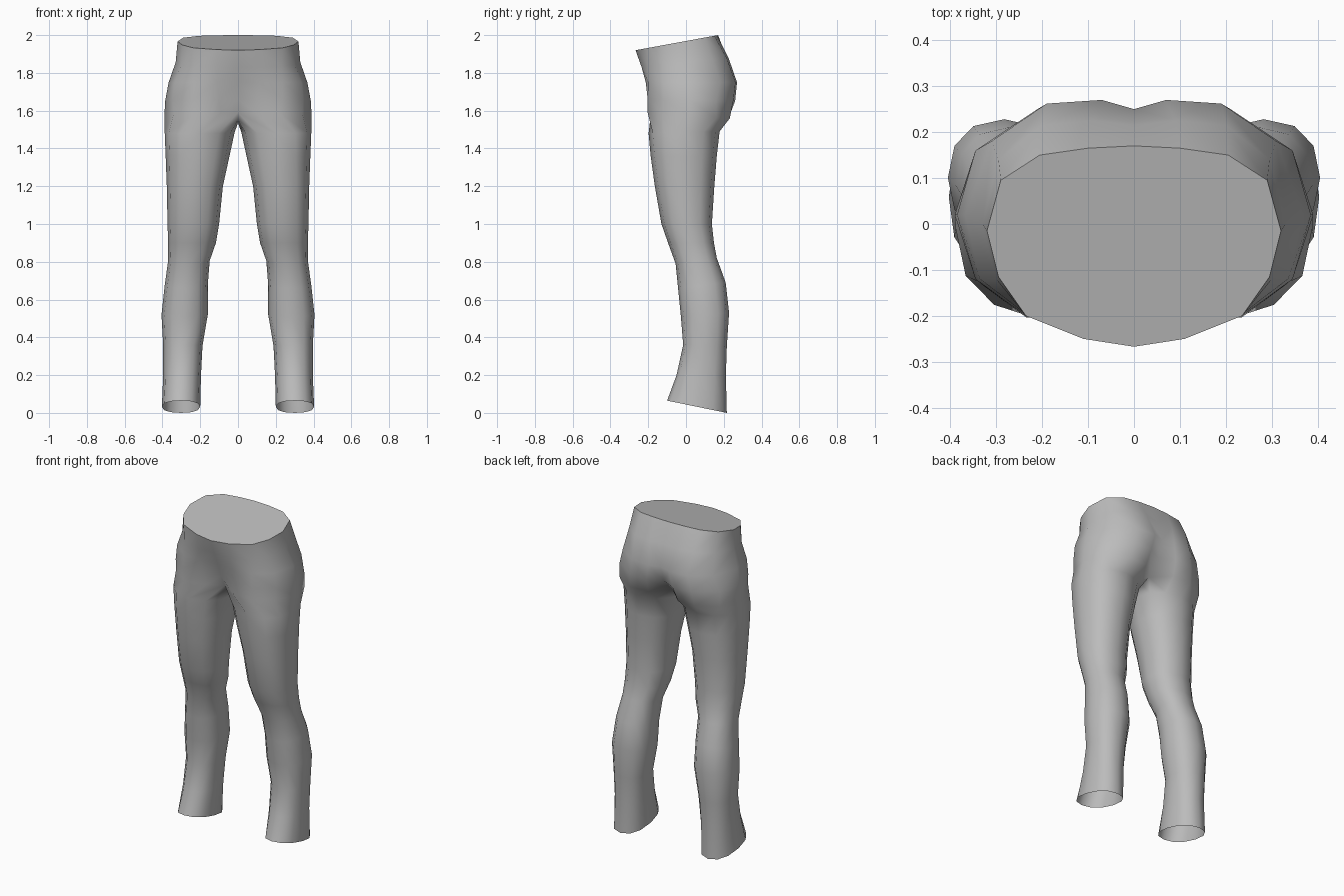
import bpy, bmesh, math

if "Cube" in bpy.data.objects:
    bpy.data.objects.remove(bpy.data.objects["Cube"])

grey = bpy.data.materials.new("mid_grey")
grey.diffuse_color = (0.5, 0.5, 0.5, 1)
grey.use_nodes = True
grey.node_tree.nodes["Principled BSDF"].inputs["Base Color"].default_value = grey.diffuse_color


def make_object(name, bm):
    mesh = bpy.data.meshes.new(name)
    bm.to_mesh(mesh)
    bm.free()
    mesh.materials.append(grey)
    ob = bpy.data.objects.new(name, mesh)
    bpy.context.collection.objects.link(ob)
    return ob


# Half outlines of the hips, front centre -> side -> back centre:
# (front height, back height, outline points)
HIPS = [
    (1.92, 2.00, [(0, -.267), (.11, -.25), (.235, -.2), (.295, -.115), (.32, -.015),
                  (.29, .095), (.205, .15), (.1, .165), (0, .17)]),
    (1.83, 1.88, [(0, -.235), (.11, -.235), (.23, -.2), (.3, -.12), (.33, 0),
                  (.295, .14), (.2, .215), (.09, .225), (0, .215)]),
    (1.75, 1.75, [(0, -.2), (.11, -.213), (.235, -.2), (.335, -.12), (.367, .02),
                  (.31, .18), (.19, .262), (.07, .27), (0, .25)]),
    (1.66, 1.65, [(0, -.165), (.1, -.197), (.235, -.203), (.345, -.12), (.385, .02),
                  (.345, .16), (.21, .25), (.09, .26), (0, .215)]),
    (1.59, 1.56, [(0, -.13), (.09, -.185), (.22, -.203), (.34, -.125), (.39, .02),
                  (.345, .16), (.22, .232), (.1, .225), (0, .13)]),
]
# Crotch seam from back to front
SEAM = [(0, .07, 1.54), (0, 0, 1.535), (0, -.07, 1.55)]

# Leg sections: front height, back height, inner x, outer x, front y, back y
LEG = [
    (1.48, 1.49, .018, .388, -.198, .178),
    (1.36, 1.36, .045, .383, -.187, .163),
    (1.20, 1.20, .080, .377, -.165, .150),
    (1.00, 1.00, .100, .373, -.130, .137),
    (0.90, 0.90, .117, .370, -.095, .148),
    (0.79, 0.82, .150, .370, -.055, .163),
    (0.66, 0.69, .160, .388, -.042, .210),
    (0.51, 0.53, .160, .405, -.027, .228),
    (0.36, 0.35, .188, .396, -.015, .216),
    (0.20, 0.20, .196, .396, -.050, .211),
    (0.065, 0.00, .200, .403, -.100, .216),
]


def bend(v):
    """Slightly squared-off circle."""
    return math.copysign(abs(v) ** 0.87, v)


def hip_ring(zf, zb, pts):
    y0, y1 = pts[0][1], pts[-1][1]
    return [(x, y, zf + (zb - zf) * min(1, max(0, (y - y0) / (y1 - y0)))) for x, y in pts]


def leg_ring(zf, zb, xi, xo, yf, yb):
    ring = []
    for i in range(12):
        a = math.radians(30 * i - 120)
        c, s = bend(math.cos(a)), bend(math.sin(a))
        ring.append(((xi + xo) / 2 + (xo - xi) / 2 * c,
                     (yf + yb) / 2 + (yb - yf) / 2 * s,
                     (zf + zb) / 2 + (zb - zf) / 2 * s))
    return ring


# Trousers: half shell, hips open at the centre line, leg closed, then mirrored
bm = bmesh.new()
hips = [[bm.verts.new(p) for p in hip_ring(*h)] for h in HIPS]
legs = [[bm.verts.new(p) for p in leg_ring(*l)] for l in LEG]
top_of_leg = hips[-1] + [bm.verts.new(p) for p in SEAM]


def bridge(upper, lower, closed):
    n = len(upper)
    for i in range(n if closed else n - 1):
        j = (i + 1) % n
        bm.faces.new((upper[i], lower[i], lower[j], upper[j]))


for a, b in zip(hips, hips[1:]):
    bridge(a, b, False)
for a, b in zip([top_of_leg] + legs, legs):
    bridge(a, b, True)
for f in bm.faces:
    f.smooth = True
trousers = make_object("trousers", bm)
mirror = trousers.modifiers.new("mirror", 'MIRROR')
mirror.use_axis[0] = True
mirror.use_mirror_merge = True
mirror.merge_threshold = 0.001

# Waist cap: flat lid across the waistband
bm = bmesh.new()
half = hip_ring(*HIPS[0])
outline = half + [(-x, y, z) for x, y, z in reversed(half[1:-1])]
bm.faces.new([bm.verts.new(p) for p in outline])
make_object("waist_cap", bm)
